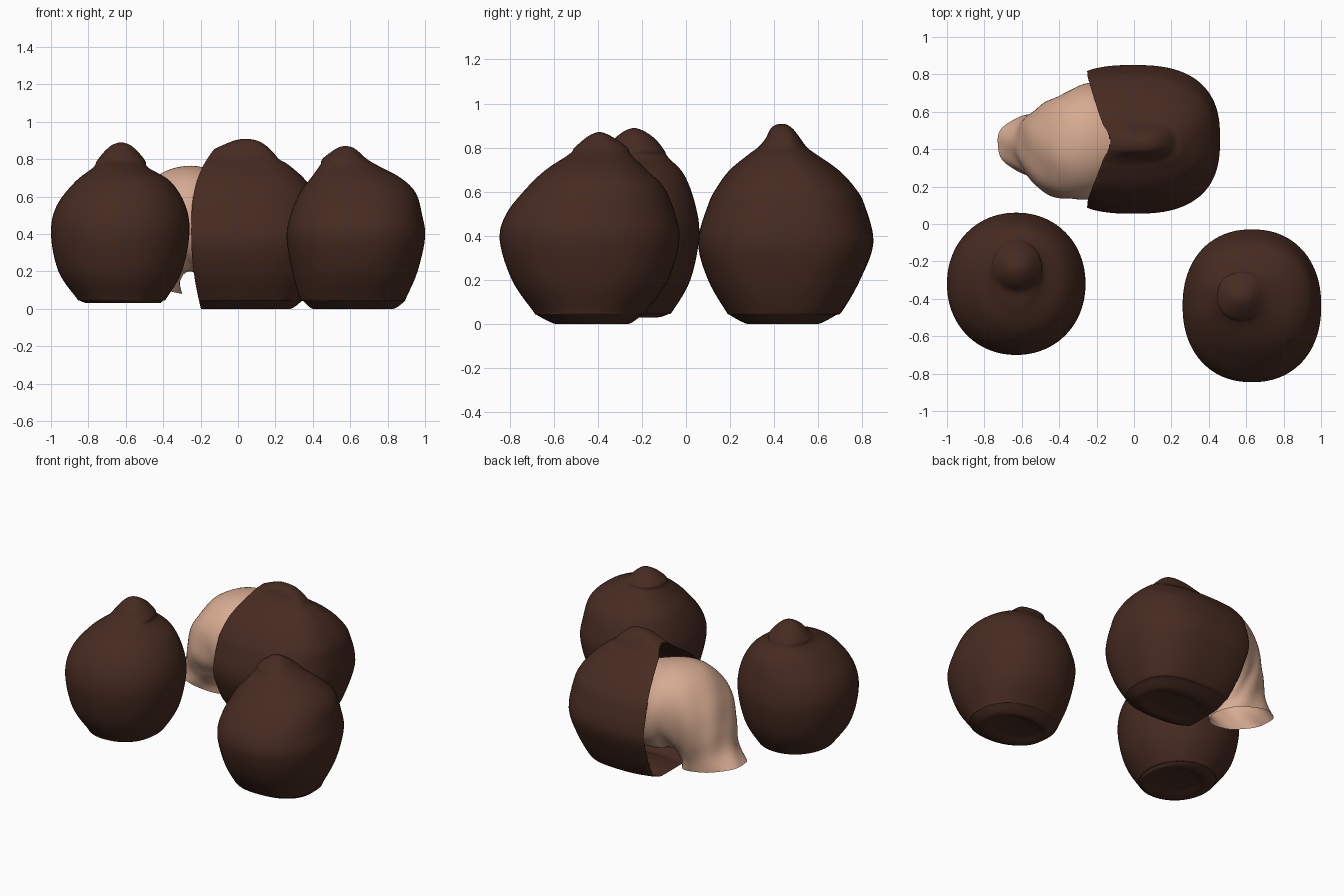
import bpy, bmesh, math

if "Cube" in bpy.data.objects:
    bpy.data.objects.remove(bpy.data.objects["Cube"])

SEG, SUB = 96, 6


def material(name, rgb):
    m = bpy.data.materials.new(name)
    m.diffuse_color = (*rgb, 1)
    m.use_nodes = True
    m.node_tree.nodes["Principled BSDF"].inputs["Base Color"].default_value = m.diffuse_color
    return m


BROWN = material("dark_brown_skin", (0.062, 0.024, 0.015))
CREAM = material("cream_flesh", (0.68, 0.41, 0.285))


def catmull(a, b, c, d, t):
    return 0.5 * (2*b + (c-a)*t + (2*a-5*b+4*c-d)*t*t + (3*b-a-3*c+d)*t**3)


def loft(name, rings, mat, power=2.2, close=(True, True), ripple=None, cut=None):
    """Loft closed rings given as (xa, za, xb, zb, y0, y1)."""
    dense = []
    n = len(rings)
    for i in range(n - 1):
        four = [rings[max(0, min(n - 1, i + k))] for k in (-1, 0, 1, 2)]
        for s in range(SUB):
            dense.append([catmull(*v, s / SUB) for v in zip(*four)])
    dense.append(list(rings[-1]))
    bm = bmesh.new()
    loops = []
    for j, (xa, za, xb, zb, y0, y1) in enumerate(dense):
        loop = []
        for k in range(SEG):
            a = 2 * math.pi * k / SEG
            c, s = math.cos(a), math.sin(a)
            u = math.copysign(abs(c) ** (2 / power), c)
            v = math.copysign(abs(s) ** (2 / power), s)
            if ripple:
                f = 1 + ripple(a, j / len(dense))
                u, v = u * f, v * f
            loop.append(bm.verts.new(((xa+xb)/2 + u*(xb-xa)/2, (y0+y1)/2 + v*(y1-y0)/2,
                                      (za+zb)/2 + u*(zb-za)/2)))
        loops.append(loop)
    for p, q in zip(loops, loops[1:]):
        for k in range(SEG):
            m = (k + 1) % SEG
            bm.faces.new((p[k], p[m], q[m], q[k]))
    if close[0]:
        bm.faces.new(loops[0][::-1])
    if close[1]:
        bm.faces.new(loops[-1])
    bmesh.ops.recalc_face_normals(bm, faces=bm.faces)
    if cut:
        # pull the verts beyond the cut line onto it, then open the shell there
        snapped = set()
        for v in bm.verts:
            if v.co.x < cut(v.co.z):
                v.co.x = cut(v.co.z)
                snapped.add(v)
        gone = [f for f in bm.faces if all(v in snapped for v in f.verts)]
        bmesh.ops.delete(bm, geom=gone, context='FACES')
    me = bpy.data.meshes.new(name)
    bm.to_mesh(me)
    bm.free()
    ob = bpy.data.objects.new(name, me)
    bpy.context.collection.objects.link(ob)
    me.materials.append(mat)
    for p in me.polygons:
        p.use_smooth = True
    return ob


def nut(name, rows, **kw):
    """Rows are (z, x0, x1, y0, y1) from the base to the tip."""
    return loft(name, [(x0, z, x1, z, y0, y1) for z, x0, x1, y0, y1 in rows], BROWN, **kw)


# Left whole nut
nut("left_nut", [
    (.045, -.74, -.47, -.45, -.19), (.03, -.80, -.42, -.53, -.13),
    (.045, -.85, -.40, -.57, -.08), (.06, -.865, -.38, -.58, -.06),
    (.2, -.96, -.30, -.66, .02), (.4, -1.0, -.26, -.70, .06),
    (.55, -.97, -.28, -.67, .04), (.68, -.87, -.36, -.58, -.01),
    (.755, -.775, -.48, -.45, -.08), (.79, -.755, -.495, -.365, -.10),
    (.84, -.715, -.535, -.325, -.14), (.875, -.675, -.575, -.28, -.19),
    (.888, -.64, -.61, -.245, -.225)], power=2.08)

# Right whole nut
nut("right_nut", [
    (.015, .46, .76, -.52, -.30), (.0, .40, .83, -.59, -.26),
    (.04, .35, .89, -.675, -.20), (.06, .33, .90, -.695, -.18),
    (.2, .29, .96, -.79, -.08), (.38, .26, 1.0, -.845, -.03),
    (.5, .28, .985, -.815, -.05), (.62, .33, .95, -.72, -.10),
    (.7, .39, .87, -.635, -.18), (.77, .44, .74, -.53, -.25),
    (.80, .45, .69, -.505, -.265), (.84, .50, .645, -.46, -.32),
    (.862, .535, .615, -.425, -.36), (.87, .565, .585, -.40, -.385)], power=2.2)


# Back nut: shell opened toward the left
def cut_line(z):
    if z < .4:
        return -.25 + .04 * ((.4 - z) / .35) ** 2
    return -.25 + .12 * ((z - .4) / .45) ** 3


nut("open_shell", [
    (.015, -.1, .22, .34, .54), (.0, -.24, .28, .28, .60),
    (.04, -.31, .34, .20, .68), (.06, -.33, .36, .18, .71),
    (.2, -.42, .42, .10, .79), (.37, -.47, .46, .055, .85),
    (.54, -.48, .44, .10, .81), (.62, -.47, .41, .14, .765),
    (.7, -.44, .35, .20, .69), (.77, -.35, .27, .285, .59),
    (.80, -.25, .22, .325, .55), (.84, -.16, .185, .36, .52),
    (.88, -.07, .14, .38, .49), (.90, -.02, .10, .40, .465),
    (.908, .02, .06, .425, .445)], power=2.6, cut=cut_line)


# Peeled kernel drooping out of the shell, flared open end
def wrinkle(a, t):
    return .03 * math.sin(5 * a + 7 * t) * math.sin(9 * t + 2 * a) * max(0, min(1, 4 * t - .8))


loft("peeled_kernel", [
    (-.05, .72, -.05, .16, .19, .71), (-.25, .765, -.2, .18, .135, .755),
    (-.42, .72, -.25, .20, .135, .715), (-.545, .58, -.29, .19, .15, .67),
    (-.61, .42, -.30, .175, .19, .635), (-.65, .27, -.31, .13, .24, .60),
    (-.73, .17, -.30, .08, .26, .59)], CREAM, power=2.1,
    close=(True, False), ripple=wrinkle)
